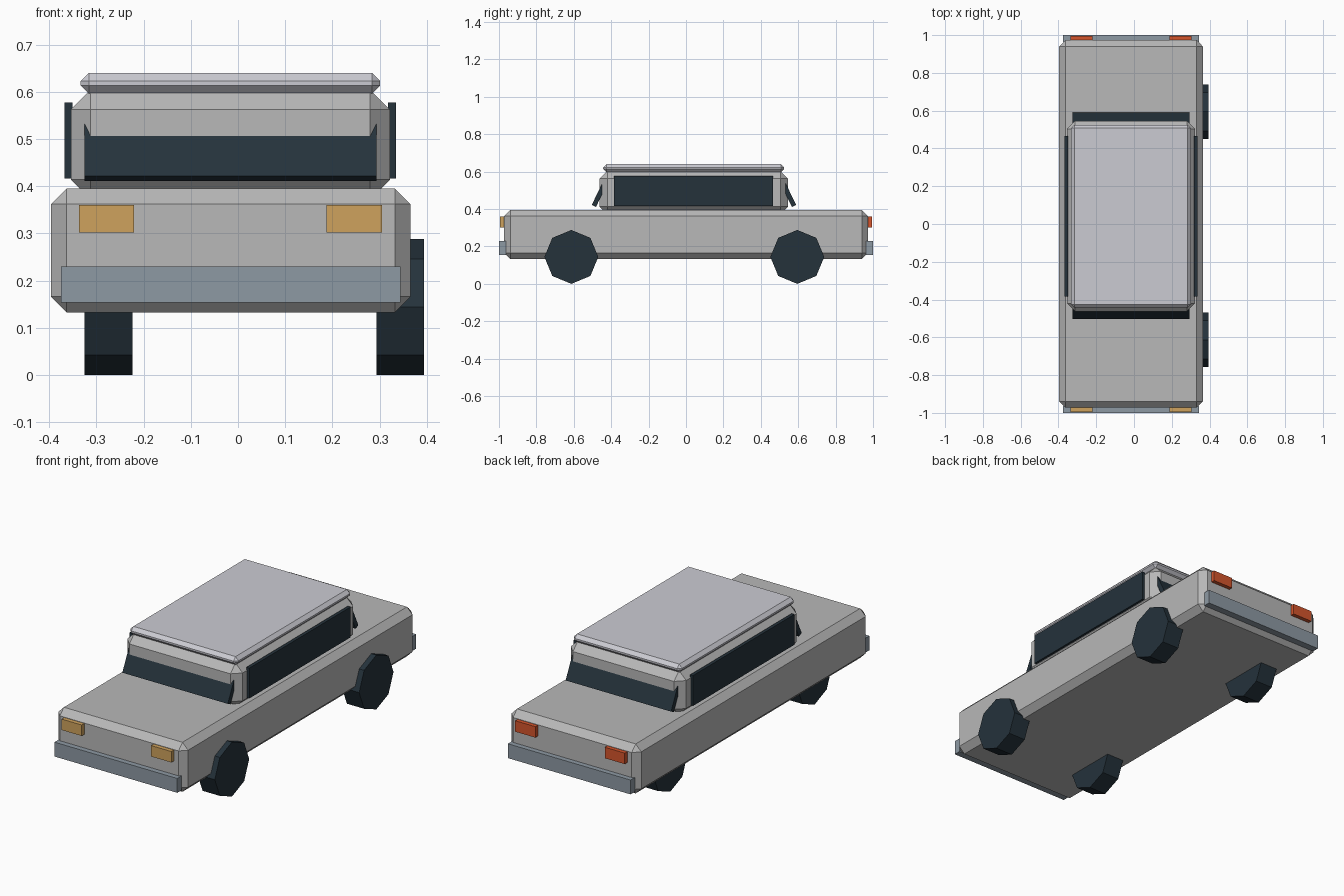
import bpy
import bmesh
from math import sin, cos, pi, radians
from mathutils import Matrix, Vector

default_cube = bpy.data.objects.get("Cube")
if default_cube:
    bpy.data.objects.remove(default_cube, do_unlink=True)


def make_material(name, r, g, b):
    mat = bpy.data.materials.new(name)
    mat.use_nodes = True
    mat.diffuse_color = (r, g, b, 1)
    mat.node_tree.nodes["Principled BSDF"].inputs["Base Color"].default_value = (r, g, b, 1)
    return mat


grey_paint = make_material("grey paint", 0.48, 0.48, 0.48)
roof_paint = make_material("pale roof paint", 0.60, 0.60, 0.65)
dark = make_material("dark glass and rubber", 0.018, 0.032, 0.044)
steel = make_material("bumper steel", 0.27, 0.32, 0.37)
amber = make_material("amber lamp", 0.62, 0.36, 0.11)
red = make_material("red lamp", 0.66, 0.09, 0.025)


def finish(name, bm, mat):
    mesh = bpy.data.meshes.new(name)
    bm.to_mesh(mesh)
    bm.free()
    mesh.materials.append(mat)
    obj = bpy.data.objects.new(name, mesh)
    bpy.context.collection.objects.link(obj)
    return obj


def box(name, x, y, z, mat, bevel=0):
    """Box from (min, max) ranges with optional chamfered edges."""
    bm = bmesh.new()
    bmesh.ops.create_cube(bm, size=1)
    spans = (x, y, z)
    bmesh.ops.scale(bm, vec=[b - a for a, b in spans], verts=bm.verts)
    if bevel:
        bmesh.ops.bevel(bm, geom=bm.edges[:], offset=bevel, segments=1,
                        affect='EDGES', clamp_overlap=True)
    obj = finish(name, bm, mat)
    obj.location = [(a + b) / 2 for a, b in spans]
    return obj


# Chamfered shell
box("lower_body", (-0.396, 0.365), (-0.972, 0.973), (0.133, 0.395), grey_paint, 0.033)
box("cabin", (-0.354, 0.322), (-0.463, 0.546), (0.372, 0.604), grey_paint, 0.042)
box("roof", (-0.333, 0.301), (-0.443, 0.525), (0.596, 0.640), roof_paint, 0.0175)

# Side windows
for side, x in (("right", (-0.367, -0.350)), ("left", (0.318, 0.335))):
    box(side + "_side_window", x, (-0.384, 0.465), (0.416, 0.577), dark)

# Sloping front and rear windows, leaning in towards the cabin
tilt, length, thick = radians(26), 0.14, 0.025
for name, foot, inward in (("windscreen", -0.504, 1), ("rear_window", 0.589, -1)):
    pane = box(name, (-0.325, 0.293), (0, thick), (0, length), dark)
    up = Vector((0, inward * sin(tilt), cos(tilt)))
    across = Vector((0, inward * cos(tilt), -sin(tilt)))
    pane.location = Vector((-0.016, foot, 0.422)) + up * length / 2 + across * thick / 2
    pane.rotation_euler.x = -inward * tilt

# Bumpers and lamps at both ends
for end, s, lamp in (("front", -1, amber), ("rear", 1, red)):
    box(end + "_bumper", (-0.375, 0.344), sorted((s * 0.963, s)), (0.154, 0.230), steel)
    for side, x in (("right", (-0.337, -0.220)), ("left", (0.187, 0.305))):
        box(f"{end}_{side}_lamp", x, sorted((s * 0.960, s * 0.994)), (0.302, 0.360), lamp)

# Eight-sided wheels with a corner pointing straight up
for end, y in (("front", -0.613), ("rear", 0.595)):
    for side, x in (("right", -0.274), ("left", 0.3435)):
        bm = bmesh.new()
        bmesh.ops.create_cone(bm, cap_ends=True, segments=8, radius1=0.144,
                              radius2=0.144, depth=0.101,
                              matrix=Matrix.Rotation(pi / 2, 4, 'Y'))
        wheel = finish(f"{end}_{side}_wheel", bm, dark)
        wheel.location = (x, y, 0.144)
